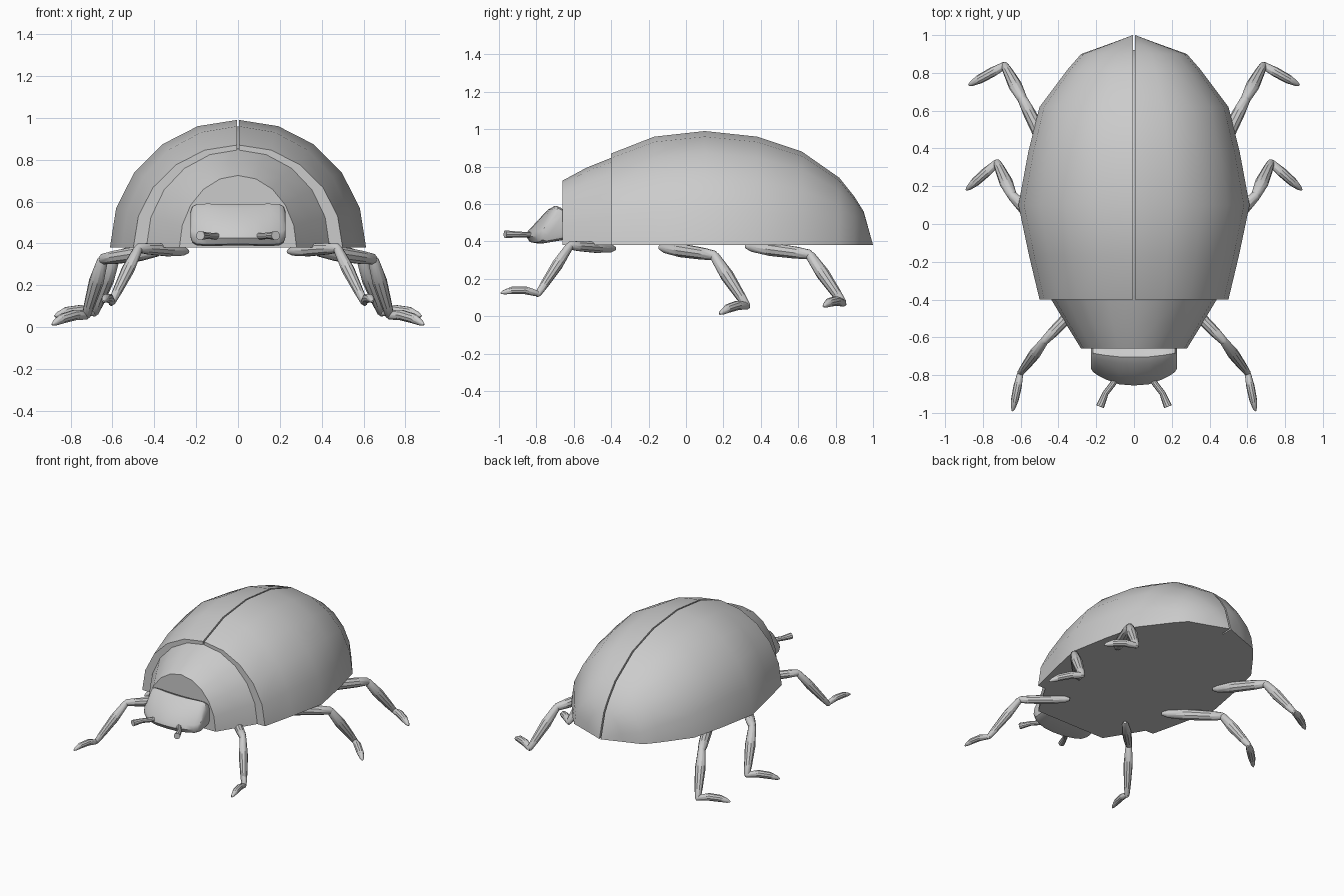
import bpy, bmesh
from math import sin, cos, pi
from mathutils import Vector

if "Cube" in bpy.data.objects:
    bpy.data.objects.remove(bpy.data.objects["Cube"])

BASE = 0.38  # height of the flat underside


def loft(name, rings, mirror=False):
    """Skin a list of equal-length point rings, cap both ends, smooth shade."""
    bm = bmesh.new()
    vs = [[bm.verts.new(p) for p in r] for r in rings]
    n = len(rings[0])
    for a, b in zip(vs, vs[1:]):
        for i in range(n):
            j = (i + 1) % n
            bm.faces.new((a[i], a[j], b[j], b[i]))
    bm.faces.new(vs[0])
    bm.faces.new(vs[-1])
    bmesh.ops.remove_doubles(bm, verts=bm.verts, dist=0.0015)
    bmesh.ops.recalc_face_normals(bm, faces=bm.faces)
    me = bpy.data.meshes.new(name)
    bm.to_mesh(me)
    bm.free()
    ob = bpy.data.objects.new(name, me)
    bpy.context.collection.objects.link(ob)
    bpy.ops.object.select_all(action='DESELECT')
    ob.select_set(True)
    bpy.context.view_layer.objects.active = ob
    bpy.ops.object.shade_smooth_by_angle(angle=0.6)
    if mirror:
        ob.modifiers.new("Mirror", 'MIRROR').use_mirror_merge = False
    return ob


def dome(y, w, h, gap=None):
    """Half-ellipse section; with a gap only the right-hand quarter."""
    if gap is None:
        return [(w * cos(pi * i / 10), y, BASE + h * sin(pi * i / 10)) for i in range(11)]
    pts = [(gap + (w - gap) * cos(pi * i / 10), y, BASE + h * sin(pi * i / 10)) for i in range(6)]
    return pts + [(gap, y, BASE)]


def tube(name, pts, radii, sides=10):
    """Tapered round limb through the given points."""
    pts = [Vector(p) for p in pts]
    rings = []
    for i, p in enumerate(pts):
        d = (pts[min(i + 1, len(pts) - 1)] - pts[max(i - 1, 0)]).normalized()
        u = d.cross(Vector((0, 0, 1))).normalized()
        v = d.cross(u)
        rings.append([p + radii[i] * (u * cos(2 * pi * k / sides) + v * sin(2 * pi * k / sides))
                      for k in range(sides)])
    return loft(name, rings, mirror=True)


def segment(name, a, b, profile, arch=0.0):
    """Limb piece from a to b; profile is (fraction, radius) pairs."""
    a, b = Vector(a), Vector(b)
    pts = [a.lerp(b, t) + Vector((0, 0, arch * sin(pi * t))) for t, _ in profile]
    return tube(name, pts, [r for _, r in profile])


# Wing cases: two halves with a narrow seam, over a slightly smaller core
shell = [(-0.40, 0.50, 0.49), (-0.17, 0.555, 0.58), (0.10, 0.612, 0.61), (0.38, 0.56, 0.58),
         (0.62, 0.50, 0.50), (0.82, 0.35, 0.36), (0.90, 0.28, 0.26), (0.95, 0.14, 0.18),
         (1.0, 0.006, 0.001)]
loft("wing_cases", [dome(y, w, h, 0.005) for y, w, h in shell], mirror=True)
loft("abdomen", [dome(y * 0.97, w * 0.95, h * 0.95) for y, w, h in shell[:-1]])

# Thorax shield
loft("thorax", [dome(-0.38, 0.45, 0.475), dome(-0.53, 0.36, 0.415), dome(-0.66, 0.28, 0.345)])

# Head: wedge profile swept sideways, shrinking to the rounded cheeks
profile = [(-0.64, 0.55), (-0.675, 0.58), (-0.705, 0.59), (-0.74, 0.57), (-0.79, 0.515),
           (-0.845, 0.455), (-0.855, 0.425), (-0.835, 0.395), (-0.80, 0.388), (-0.64, 0.41)]
half = [(0.0, 1.0, 0.98), (0.08, 0.97, 0.99), (0.15, 0.85, 1.0), (0.195, 0.74, 0.98),
        (0.218, 0.66, 0.86), (0.228, 0.58, 0.55)]
stations = [(-x, s, t) for x, s, t in reversed(half[1:])] + half
loft("head", [[(x, -0.64 + (y + 0.64) * s, 0.49 + (z - 0.49) * t) for y, z in profile]
              for x, s, t in stations])

# Antennae
tube("antennae", [(0.08, -0.80, 0.435), (0.115, -0.85, 0.435), (0.15, -0.895, 0.437),
                  (0.18, -0.967, 0.438)], [0.015, 0.016, 0.016, 0.022])

# Legs: hip, knee, ankle, toe (right side, mirrored)
legs = {
    "front": ((0.24, -0.38, 0.362), (0.475, -0.62, 0.378), (0.602, -0.79, 0.12), (0.643, -0.99, 0.123), 0.85),
    "middle": ((0.36, -0.14, 0.368), (0.645, 0.15, 0.325), (0.725, 0.325, 0.055), (0.888, 0.18, 0.012), 1.0),
    "hind": ((0.42, 0.32, 0.375), (0.59, 0.66, 0.33), (0.685, 0.84, 0.07), (0.875, 0.735, 0.052), 1.0),
}
for name, (hip, knee, ankle, toe, k) in legs.items():
    segment(name + "_thighs", hip, knee,
            [(0, 0.012 * k), (0.1, 0.027 * k), (0.4, 0.037 * k), (0.8, 0.033 * k), (1, 0.026 * k), (1.05, 0.012 * k)])
    segment(name + "_shins", knee, ankle,
            [(-0.05, 0.012 * k), (0.02, 0.026 * k), (0.4, 0.036 * k), (0.8, 0.027 * k), (1, 0.02 * k), (1.05, 0.01 * k)])
    segment(name + "_feet", ankle, toe,
            [(-0.07, 0.01 * k), (0, 0.019 * k), (0.35, 0.026 * k), (0.7, 0.024 * k), (0.92, 0.014 * k), (1, 0.005 * k)],
            arch=0.02)
